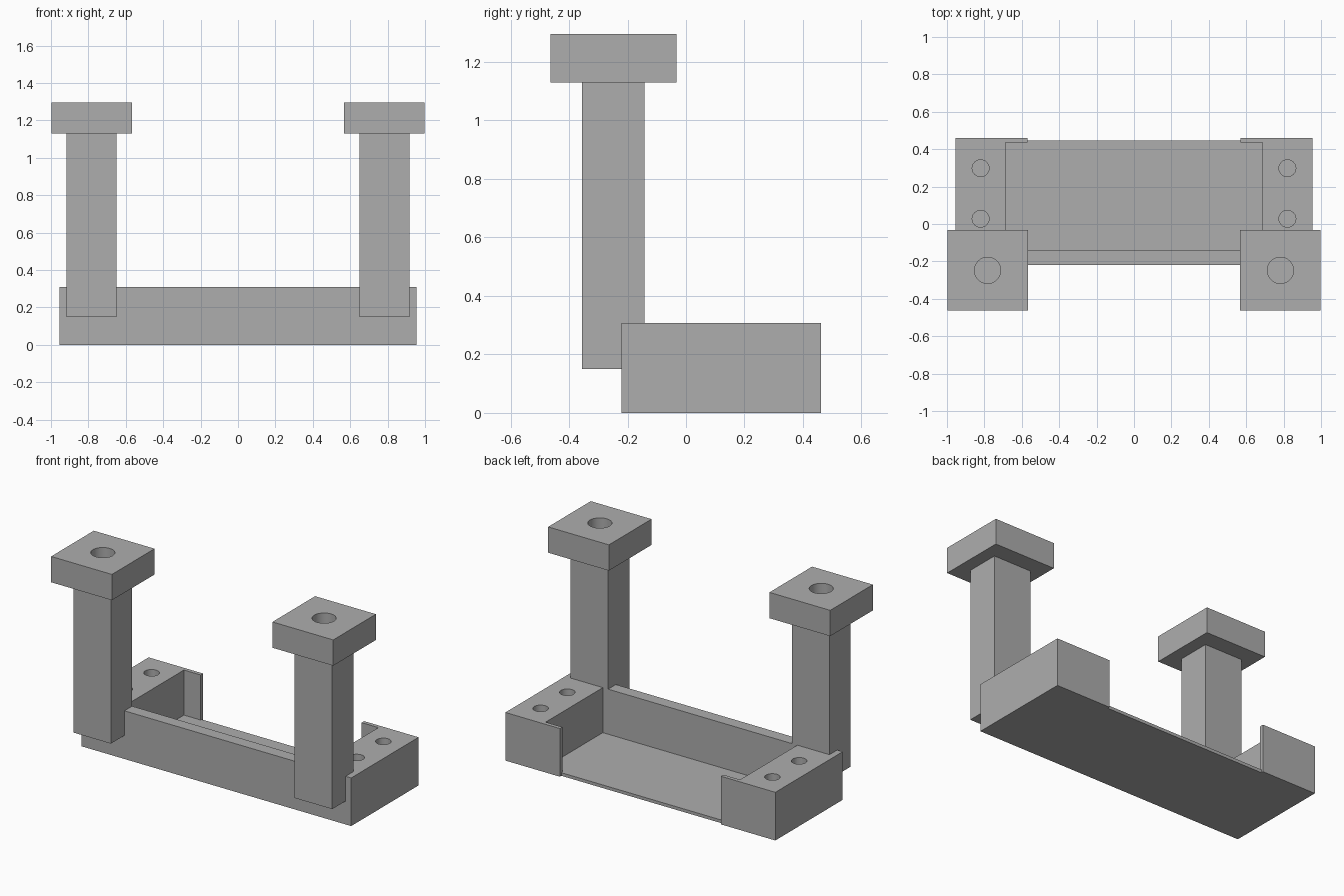
import bpy
import bmesh

if "Cube" in bpy.data.objects:
    bpy.data.objects.remove(bpy.data.objects["Cube"], do_unlink=True)

grey = bpy.data.materials.new("plain grey")
grey.use_nodes = True
color = (0.42, 0.42, 0.42, 1)
grey.diffuse_color = color
grey.node_tree.nodes["Principled BSDF"].inputs["Base Color"].default_value = color


def prism(name, outline, z0, z1):
    """Extrude a counter-clockwise outline from z0 to z1."""
    bm = bmesh.new()
    face = bm.faces.new([bm.verts.new((x, y, z0)) for x, y in outline])
    top = bmesh.ops.extrude_face_region(bm, geom=[face])
    verts = [v for v in top["geom"] if isinstance(v, bmesh.types.BMVert)]
    bmesh.ops.translate(bm, verts=verts, vec=(0, 0, z1 - z0))
    bmesh.ops.recalc_face_normals(bm, faces=bm.faces)
    mesh = bpy.data.meshes.new(name)
    bm.to_mesh(mesh)
    bm.free()
    mesh.materials.append(grey)
    obj = bpy.data.objects.new(name, mesh)
    bpy.context.collection.objects.link(obj)
    return obj


def box(name, x0, x1, y0, y1, z0, z1):
    return prism(name, [(x0, y0), (x1, y0), (x1, y1), (x0, y1)], z0, z1)


def drill(obj, x, y, radius, z0, z1):
    """Cut a vertical round hole."""
    bpy.ops.mesh.primitive_cylinder_add(vertices=48, radius=radius, depth=z1 - z0,
                                        location=(x, y, (z0 + z1) / 2))
    cutter = bpy.context.object
    cutter.data.materials.append(grey)
    mod = obj.modifiers.new("hole", 'BOOLEAN')
    mod.operation = 'DIFFERENCE'
    mod.solver = 'EXACT'
    mod.object = cutter
    bpy.ops.object.select_all(action='DESELECT')
    obj.select_set(True)
    bpy.context.view_layer.objects.active = obj
    bpy.ops.object.modifier_apply(modifier=mod.name)
    bpy.data.objects.remove(cutter, do_unlink=True)
    bpy.ops.object.shade_smooth_by_angle()


# Base frame: front wall, end blocks and the small retaining lips at the back
half = [(0.955, -0.22), (0.955, 0.461), (0.57, 0.461), (0.57, 0.436),
        (0.688, 0.436), (0.688, -0.142)]
outline = half + [(-x, y) for x, y in reversed(half)]
frame = prism("base_frame", outline, 0, 0.308)

# Thin floor of the tray
box("tray_floor", -0.688, 0.688, -0.142, 0.446, 0, 0.02)

for side, s in (("left", 1), ("right", -1)):
    # Screw holes in the end blocks
    for y in (0.028, 0.298):
        drill(frame, s * 0.82, y, 0.045, 0.06, 0.4)
    # Upright post with a drilled square cap
    cx = s * 0.783
    box(side + "_post", cx - 0.133, cx + 0.133, -0.356, -0.142, 0.15, 1.13)
    cap = box(side + "_post_cap", cx - 0.215, cx + 0.215, -0.463, -0.032, 1.13, 1.295)
    drill(cap, cx, -0.248, 0.07, 1.1, 1.4)
